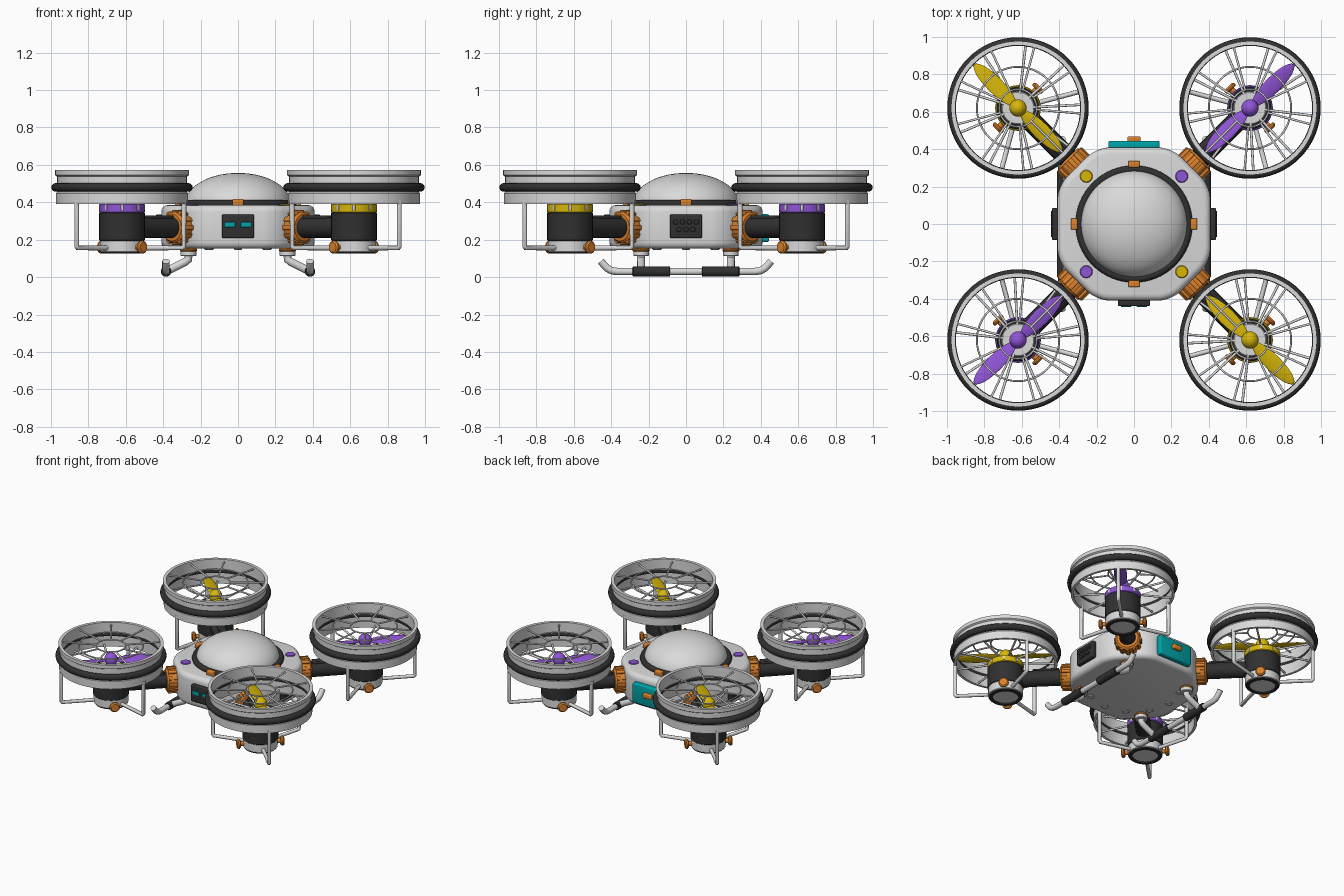
import bpy, bmesh, math
from math import sin, cos, pi, radians
from mathutils import Matrix

cube = bpy.data.objects.get("Cube")
if cube:
    bpy.data.objects.remove(cube, do_unlink=True)


def material(name, rgb):
    m = bpy.data.materials.new(name)
    m.use_nodes = True
    m.diffuse_color = (*rgb, 1)
    m.node_tree.nodes["Principled BSDF"].inputs["Base Color"].default_value = (*rgb, 1)
    return m


LIGHT = material("light_grey", (0.7, 0.7, 0.7))
DARK = material("charcoal", (0.03, 0.03, 0.03))
ORANGE = material("orange", (0.71, 0.22, 0.025))
PURPLE = material("purple", (0.28, 0.09, 0.68))
YELLOW = material("yellow", (0.68, 0.47, 0.003))
TEAL = material("teal", (0.0, 0.36, 0.38))

I = Matrix.Identity(4)
T = lambda x, y, z: Matrix.Translation((x, y, z))
R = lambda deg, axis="Z": Matrix.Rotation(radians(deg), 4, axis)


def finish(name, bm, mat, M=I):
    """Smooth the mesh, keep sharp edges, and link it."""
    bm.normal_update()
    for f in bm.faces:
        f.smooth = True
    for e in bm.edges:
        e.smooth = len(e.link_faces) == 2 and e.calc_face_angle(0) < radians(38)
    me = bpy.data.meshes.new(name)
    bm.to_mesh(me)
    bm.free()
    me.materials.append(mat)
    ob = bpy.data.objects.new(name, me)
    ob.matrix_world = M
    bpy.context.scene.collection.objects.link(ob)
    return ob


def lathe(name, profile, mat, M=I, n=48, closed=False):
    """Turn an (r, z) profile around z."""
    bm = bmesh.new()
    vs = [bm.verts.new((r, 0, z)) for r, z in profile]
    pairs = list(zip(vs, vs[1:])) + ([(vs[-1], vs[0])] if closed else [])
    es = [bm.edges.new(p) for p in pairs]
    bmesh.ops.spin(bm, geom=vs + es, cent=(0, 0, 0), axis=(0, 0, 1),
                   angle=2 * pi, steps=n, use_merge=False)
    bmesh.ops.remove_doubles(bm, verts=bm.verts, dist=1e-5)
    bmesh.ops.recalc_face_normals(bm, faces=bm.faces)
    return finish(name, bm, mat, M)


def cyl(name, r, z0, z1, mat, M=I, n=40, bev=0.004):
    return lathe(name, [(0, z0), (r - bev, z0), (r, z0 + bev), (r, z1 - bev),
                        (r - bev, z1), (0, z1)], mat, M, n)


def ring(name, rad, tube, z, mat, M=I, n=64, k=12):
    prof = [(rad + tube * cos(2 * pi * i / k), z + tube * sin(2 * pi * i / k)) for i in range(k)]
    return lathe(name, prof, mat, M, n, True)


def ball(name, scale, mat, M=I):
    bm = bmesh.new()
    bmesh.ops.create_uvsphere(bm, u_segments=24, v_segments=14, radius=1)
    bmesh.ops.scale(bm, vec=scale, verts=bm.verts)
    return finish(name, bm, mat, M)


def box(name, size, mat, M=I, bev=0.006):
    bm = bmesh.new()
    bmesh.ops.create_cube(bm, size=1)
    bmesh.ops.scale(bm, vec=size, verts=bm.verts)
    bmesh.ops.bevel(bm, geom=bm.edges[:], offset=bev, segments=3, affect='EDGES', profile=0.5)
    return finish(name, bm, mat, M)


def rod(name, pts, r, mat, M=I):
    """Round tube through points."""
    cu = bpy.data.curves.new(name + "_path", 'CURVE')
    cu.dimensions = '3D'
    cu.bevel_depth, cu.bevel_resolution, cu.use_fill_caps = r, 4, True
    sp = cu.splines.new('POLY')
    sp.points.add(len(pts) - 1)
    for p, q in zip(sp.points, pts):
        p.co = (*q, 1)
    tmp = bpy.data.objects.new(name + "_path", cu)
    bm = bmesh.new()
    bm.from_mesh(tmp.to_mesh())
    tmp.to_mesh_clear()
    bpy.data.objects.remove(tmp)
    bpy.data.curves.remove(cu)
    bmesh.ops.recalc_face_normals(bm, faces=bm.faces)
    return finish(name, bm, mat, M)


# Body: rounded octagon
bm = bmesh.new()
a, b = 0.41, 0.2
outline = [(a, -b), (a, b), (b, a), (-b, a), (-a, b), (-a, -b), (-b, -a), (b, -a)]
base = bm.faces.new([bm.verts.new((x, y, 0.152)) for x, y in outline])
up = bmesh.ops.extrude_face_region(bm, geom=[base])["geom"]
bmesh.ops.translate(bm, vec=(0, 0, 0.233), verts=[v for v in up if isinstance(v, bmesh.types.BMVert)])
bmesh.ops.recalc_face_normals(bm, faces=bm.faces)
upright = [e for e in bm.edges if abs(e.verts[0].co.z - e.verts[1].co.z) > 0.1]
bmesh.ops.bevel(bm, geom=upright, offset=0.07, segments=4, affect='EDGES', profile=0.5)
rims = [e for e in bm.edges if abs(e.verts[0].co.z - e.verts[1].co.z) < 0.01]
bmesh.ops.bevel(bm, geom=rims, offset=0.035, segments=4, affect='EDGES', profile=0.5)
finish("body", bm, LIGHT)

# Dome, its seal and clips
lathe("dome", [(0.285 * cos(t * pi / 28), 0.39 + 0.167 * sin(t * pi / 28)) for t in range(15)], LIGHT, n=64)
ring("dome_seal", 0.292, 0.021, 0.392, DARK)
for k in range(4):
    box("dome_clip", (0.035, 0.06, 0.035), ORANGE, R(90 * k) @ T(0.32, 0, 0.4))

# Front face panel, side button panels, rear hatch
box("front_panel", (0.17, 0.04, 0.125), DARK, T(0, -0.418, 0.272))
for s in (-1, 1):
    box("eye", (0.055, 0.008, 0.028), TEAL, T(0.042 * s, -0.439, 0.28), 0.002)
    box("side_panel", (0.04, 0.17, 0.125), DARK, T(0.418 * s, 0, 0.272))
    for row, count in ((0.295, 4), (0.255, 3)):
        for i in range(count):
            cyl("side_button", 0.014, 0, 0.008, DARK,
                T(0.436 * s, (i - (count - 1) / 2) * 0.037, row) @ R(90 * s, "Y"), 16, 0.002)
box("rear_hatch", (0.275, 0.05, 0.15), TEAL, T(0, 0.42, 0.262), 0.012)
box("hatch_latch", (0.07, 0.03, 0.035), ORANGE, T(0, 0.453, 0.275))

# Arc of studs under the body
for k in range(6):
    cyl("belly_stud", 0.026, 0.146, 0.16, LIGHT, R(150 + 30 * k) @ T(0.31, 0, 0), 6)

# Landing skids
for s in (-1, 1):
    x = 0.385 * s
    half = [(0.3, 0.03), (0.37, 0.03), (0.4, 0.035), (0.425, 0.05), (0.455, 0.085)]
    rod("skid", [(x, -y, z) for y, z in reversed(half)] + [(x, y, z) for y, z in half], 0.02, LIGHT)
    for t in (-1, 1):
        cyl("skid_grip", 0.028, -0.1, 0.1, DARK, T(x, 0.185 * t, 0.03) @ R(90, "X"), 20)
        y = 0.24 * t
        cyl("leg_socket", 0.042, 0.112, 0.16, LIGHT, T(0.265 * s, y, 0), 24)
        cyl("leg_collar", 0.046, 0.138, 0.152, ORANGE, T(0.265 * s, y, 0), 24)
        rod("leg", [(0.265 * s, y, 0.15), (0.265 * s, y, 0.095), (0.285 * s, y, 0.08), (x, y, 0.03)],
            0.022, LIGHT)

# Four rotor units, each built along its own outward x axis
for k in range(4):
    A = R(45 + 90 * k)
    M = A @ T(0.877, 0, 0)
    tint = (PURPLE, YELLOW)[k % 2]

    # Arm with ribbed collar and matching badge
    along = A @ T(0, 0, 0.265) @ R(90, "Y")
    cyl("arm", 0.055, 0.38, 0.8, DARK, along, 24)
    box("arm_cover", (0.18, 0.05, 0.03), DARK, A @ T(0.6, 0, 0.315))
    cyl("arm_collar", 0.084, 0.38, 0.5, ORANGE, along, 32, 0.012)
    for i in range(12):
        box("collar_rib", (0.014, 0.024, 0.08), ORANGE, along @ R(30 * i) @ T(0.086, 0, 0.45), 0.004)
    cyl("badge", 0.034, 0.38, 0.392, tint, A @ T(0.361, 0, 0), 24)

    # Motor
    lathe("motor_foot", [(0.088, 0.125), (0.108, 0.125), (0.113, 0.13), (0.113, 0.145), (0.088, 0.145)],
          DARK, M, 40, True)
    cyl("motor_base", 0.118, 0.134, 0.2, LIGHT, M)
    cyl("motor", 0.122, 0.19, 0.35, DARK, M, bev=0.008)
    cyl("motor_band", 0.122, 0.345, 0.391, tint, M)
    for i in range(8):
        box("band_notch", (0.006, 0.014, 0.03), LIGHT, M @ R(45 * i) @ T(0.121, 0, 0.372), 0.001)
    cyl("motor_cover", 0.113, 0.385, 0.396, DARK, M)
    cyl("motor_cap", 0.088, 0.385, 0.402, LIGHT, M)
    cyl("shaft", 0.02, 0.39, 0.45, DARK, M, 16)
    for s in (-1, 1):
        side = M @ T(0, 0, 0.16) @ R(-90 * s, "X")
        cyl("knob_stem", 0.016, 0.1, 0.15, ORANGE, side, 16)
        cyl("knob", 0.035, 0.138, 0.163, ORANGE, side, 24, 0.008)

    # Propeller
    ball("spinner", (0.046, 0.046, 0.046), tint, M @ T(0, 0, 0.452))
    for s in (0, 180):
        ball("blade", (0.155, 0.045, 0.008), tint, M @ R(s) @ T(0.175, 0, 0.445) @ R(12, "X"))

    # Duct with bumper
    lathe("duct", [(0.335, 0.39), (0.353, 0.39), (0.353, 0.448), (0.347, 0.455), (0.347, 0.538),
                   (0.358, 0.545), (0.358, 0.572), (0.335, 0.572)], LIGHT, M, 64, True)
    ring("bumper", 0.355, 0.023, 0.48, DARK, M)

    # Grille above and stator spokes below
    ring("grille_ring", 0.22, 0.005, 0.552, LIGHT, M, 48)
    ring("grille_hub", 0.1, 0.005, 0.552, LIGHT, M, 48)
    for i in range(9):
        rod("grille_spoke", [(0.1, 0, 0.552), (0.338, 0, 0.552)], 0.006, LIGHT, M @ R(40 * i + 20))
        rod("stator_spoke", [(0.08, 0, 0.4), (0.338, 0, 0.405)], 0.007, LIGHT, M @ R(40 * i + 28))

    # Duct supports
    for ang in (0, 120, 240):
        rod("duct_support", [(0.1, 0, 0.156), (0.335, 0, 0.156), (0.343, 0, 0.164), (0.343, 0, 0.41)],
            0.013, LIGHT, M @ R(ang))
